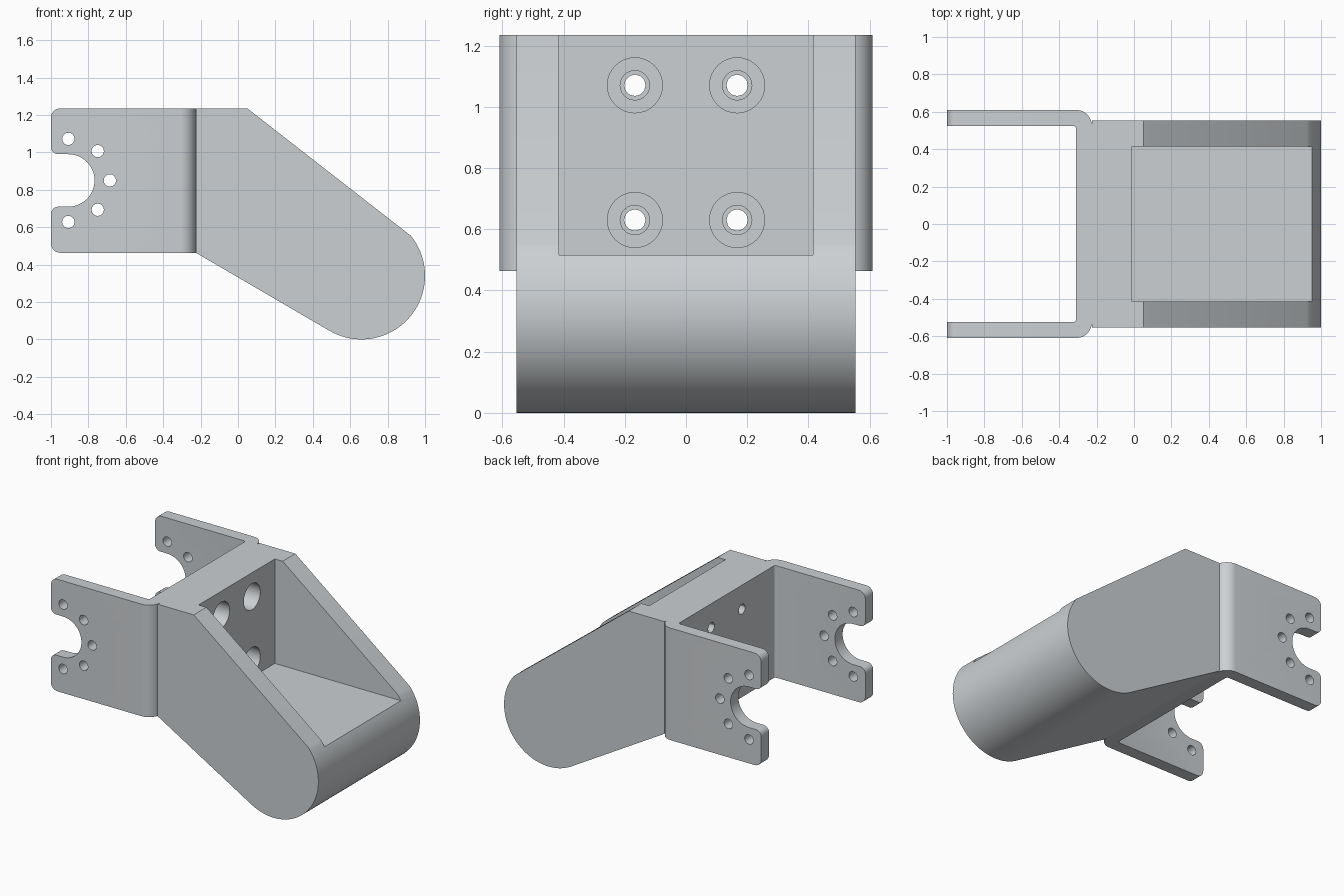
import bpy, bmesh
from math import sin, cos, radians
from mathutils import Vector

cube = bpy.data.objects.get("Cube")
if cube:
    bpy.data.objects.remove(cube, do_unlink=True)

metal = bpy.data.materials.new("light grey metal")
metal.use_nodes = True
GREY = (0.60, 0.63, 0.65, 1)
metal.diffuse_color = GREY
metal.node_tree.nodes["Principled BSDF"].inputs["Base Color"].default_value = GREY


def arc(cx, cy, r, a0, a1, n):
    """Points along an arc, angles in degrees."""
    angles = [radians(a0 + (a1 - a0) * i / n) for i in range(n + 1)]
    return [(cx + r * cos(a), cy + r * sin(a)) for a in angles]


def circle(cx, cy, r, n):
    return arc(cx, cy, r, 0, 360, n)[:-1]


# Maps a 2D profile point plus a depth to 3D for each extrusion axis
PLACE = {
    "x": lambda p, d: (d, p[0], p[1]),
    "y": lambda p, d: (p[0], d, p[1]),
    "z": lambda p, d: (p[0], p[1], d),
}


def prism(name, profiles, axis, d0, d1):
    """Extrude closed profiles along an axis from d0 to d1."""
    bm = bmesh.new()
    for profile in profiles:
        face = bm.faces.new([bm.verts.new(PLACE[axis](p, d0)) for p in profile])
        top = bmesh.ops.extrude_face_region(bm, geom=[face])["geom"]
        verts = [v for v in top if isinstance(v, bmesh.types.BMVert)]
        bmesh.ops.translate(bm, verts=verts, vec=Vector(PLACE[axis]((0, 0), d1 - d0)))
    bmesh.ops.recalc_face_normals(bm, faces=bm.faces)
    mesh = bpy.data.meshes.new(name)
    bm.to_mesh(mesh)
    bm.free()
    mesh.materials.append(metal)
    obj = bpy.data.objects.new(name, mesh)
    bpy.context.collection.objects.link(obj)
    return obj


def select(obj):
    bpy.ops.object.select_all(action="DESELECT")
    obj.select_set(True)
    bpy.context.view_layer.objects.active = obj


def boolean(obj, cutter, operation="DIFFERENCE"):
    """Apply a boolean and discard its cutter."""
    cutter.hide_render = True
    select(obj)
    mod = obj.modifiers.new("cut", "BOOLEAN")
    mod.operation = operation
    mod.solver = "EXACT"
    mod.object = cutter
    bpy.ops.object.modifier_apply(modifier=mod.name)
    bpy.data.objects.remove(cutter, do_unlink=True)


BOTTOM, TOP = 0.463, 1.235
JOIN, INNER = -0.225, -0.31      # outer and inner faces of the bracket web
bolts = [(y, z) for y in (-0.167, 0.167) for z in (0.63, 1.07)]

# Slanted arm body with a rounded lower end
side = [(JOIN, BOTTOM), (JOIN, TOP), (0.05, TOP)]
side += arc(0.66, 0.34, 0.34, 39, -120, 40)
body = prism("arm_body", [side], "y", -0.553, 0.553)

# Open pocket with a level floor
pocket = [(-0.415, 0.515), (0.415, 0.515), (0.415, 1.5), (-0.415, 1.5)]
boolean(body, prism("pocket_cutter", [pocket], "x", -0.01, 1.2))

# Stepped bolt holes through the pocket's end wall
boolean(body, prism("bore_cutter", [circle(y, z, 0.048, 24) for y, z in bolts], "x", -0.4, 0.2))
boolean(body, prism("counterbore_cutter", [circle(y, z, 0.09, 32) for y, z in bolts], "x", -0.13, 0.2))

# U-shaped bracket: one half of the plan, mirrored for the other
half = [(-1.1, 0.61)] + arc(INNER, 0.525, 0.085, 90, 0, 12)
inner = arc(INNER - 0.015, 0.51, 0.015, 0, 90, 4) + [(-1.1, 0.525)]
flip = lambda pts: [(x, -y) for x, y in reversed(pts)]
plan = half + flip(half) + flip(inner) + inner[::-1][::-1]
bracket = prism("u_bracket", [plan], "z", 0.2, 1.5)

# Trim the bracket to its side outline: rounded corners and a round-ended notch
outline = [(0, BOTTOM), (0, TOP)]
outline += arc(-0.95, TOP - 0.05, 0.05, 90, 180, 6)
outline += arc(-0.96, 1.03, 0.04, 180, 270, 6)
outline += arc(-0.907, 0.85, 0.14, 90, -90, 24)
outline += arc(-0.96, 0.67, 0.04, 90, 180, 6)
outline += arc(-0.95, BOTTOM + 0.05, 0.05, 180, 270, 6)
boolean(bracket, prism("outline_cutter", [outline], "y", -0.8, 0.8), "INTERSECT")

# Five holes around the notch in both flanges
ring = arc(-0.907, 0.85, 0.222, -90, 90, 4)
boolean(bracket, prism("flange_hole_cutter", [circle(x, z, 0.033, 16) for x, z in ring], "y", -0.8, 0.8))

# Bolt holes in the bracket web
boolean(bracket, prism("web_hole_cutter", [circle(y, z, 0.035, 12) for y, z in bolts], "x", -0.5, 0))

for part in (body, bracket):
    select(part)
    bpy.ops.object.shade_smooth_by_angle(angle=radians(30))
